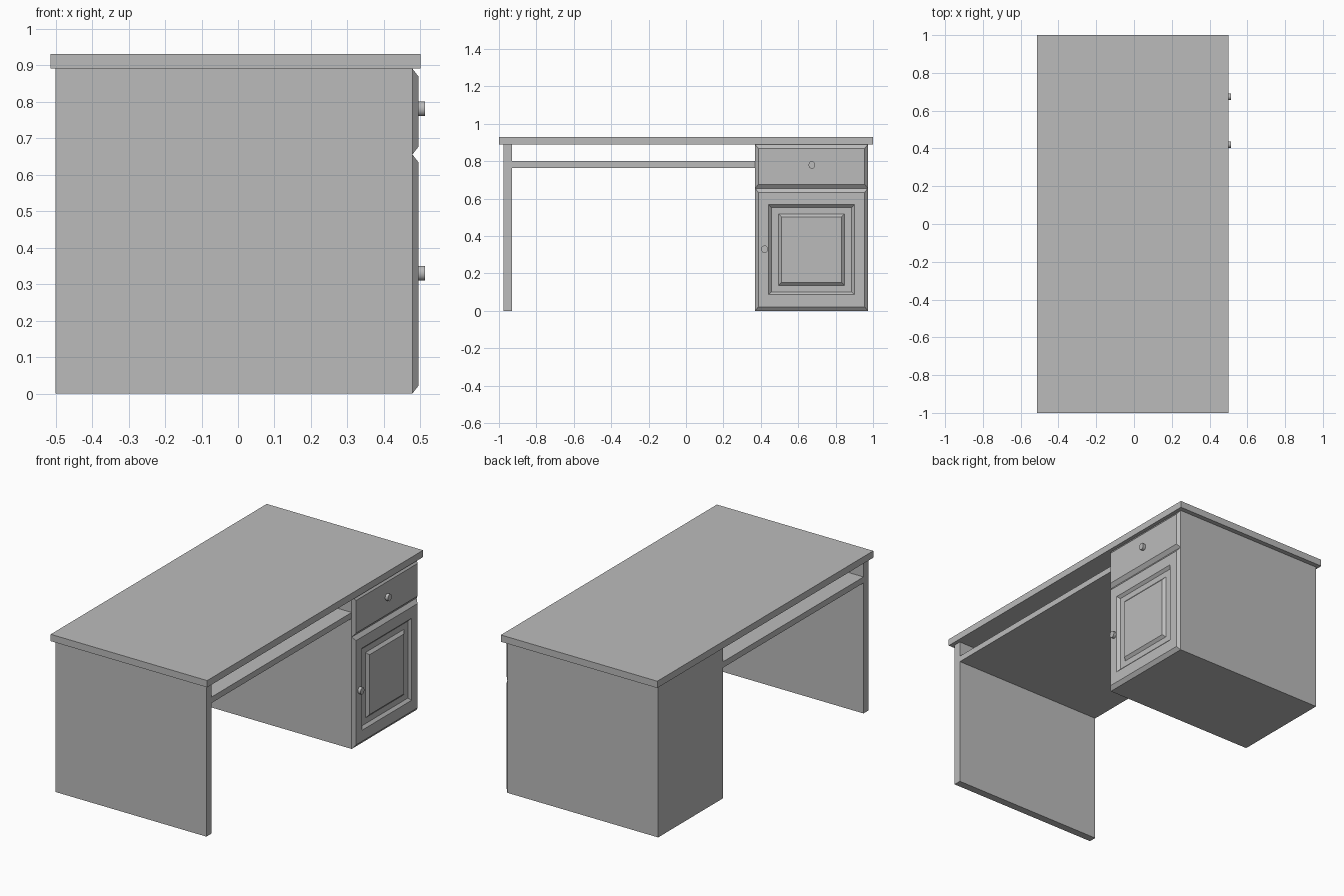
import bpy
import bmesh
import math

cube = bpy.data.objects.get("Cube")
if cube:
    bpy.data.objects.remove(cube, do_unlink=True)

# Single painted finish
paint = bpy.data.materials.new("grey_paint")
paint.use_nodes = True
grey = (0.5, 0.5, 0.5, 1.0)
paint.diffuse_color = grey
paint.node_tree.nodes["Principled BSDF"].inputs["Base Color"].default_value = grey

BACK, FRONT, FACE = -0.5, 0.478, 0.495   # carcass back, carcass front, door face
LEG_OUT, LEG_IN = -0.975, -0.93
PED_IN, PED_OUT = 0.37, 0.972
UNDER_TOP, DOOR_TOP = 0.89, 0.655


def finish(bm, name):
    bmesh.ops.recalc_face_normals(bm, faces=bm.faces)
    mesh = bpy.data.meshes.new(name)
    bm.to_mesh(mesh)
    bm.free()
    mesh.materials.append(paint)
    obj = bpy.data.objects.new(name, mesh)
    bpy.context.collection.objects.link(obj)
    return obj


def box(name, xs, ys, zs):
    bm = bmesh.new()
    bmesh.ops.create_cube(bm, size=1)
    for v in bm.verts:
        for axis, span in enumerate((xs, ys, zs)):
            v.co[axis] = span[1] if v.co[axis] > 0 else span[0]
    return finish(bm, name)


def panel(name, ys, zs, steps):
    """Moulded front: nested rectangles of (y inset, z inset, x depth)."""
    bm = bmesh.new()
    loops = []
    for iy, iz, x in steps:
        y0, y1, z0, z1 = ys[0] + iy, ys[1] - iy, zs[0] + iz, zs[1] - iz
        loops.append([bm.verts.new((x, y, z))
                      for y, z in ((y0, z0), (y1, z0), (y1, z1), (y0, z1))])
    for a, b in zip(loops, loops[1:]):
        for i in range(4):
            j = (i + 1) % 4
            bm.faces.new((a[i], a[j], b[j], b[i]))
    bm.faces.new(loops[-1])
    bm.faces.new(loops[0][::-1])
    return finish(bm, name)


def knob(name, y, z):
    bpy.ops.mesh.primitive_cylinder_add(
        vertices=24, radius=0.02, depth=0.022,
        location=(0.502, y, z), rotation=(0, math.pi / 2, 0))
    obj = bpy.context.object
    obj.name = name
    obj.scale.y = 0.88
    obj.data.materials.append(paint)
    bpy.ops.object.shade_smooth_by_angle(angle=math.radians(40))


# Carcass
box("desk_top", (-0.514, 0.5), (-1, 1), (UNDER_TOP, 0.93))
box("side_leg", (BACK, FRONT), (LEG_OUT, LEG_IN), (0, UNDER_TOP))
box("pedestal", (BACK, FRONT), (PED_IN, PED_OUT), (0, UNDER_TOP))
box("under_shelf", (BACK, FRONT), (LEG_IN, PED_IN), (0.765, 0.8))

# Bevelled drawer front, and door with a sunken frame around a raised field
edge = [(0, 0, FRONT), (0.017, 0.022, FACE)]
panel("drawer_front", (PED_IN, PED_OUT), (DOOR_TOP, UNDER_TOP), edge)
panel("door", (PED_IN, PED_OUT), (0, DOOR_TOP), edge + [
    (0.071, 0.087, FACE), (0.086, 0.102, 0.481),
    (0.124, 0.136, 0.481), (0.140, 0.152, FACE)])

# Handles
knob("drawer_knob", 0.673, 0.78)
knob("door_knob", 0.42, 0.33)
